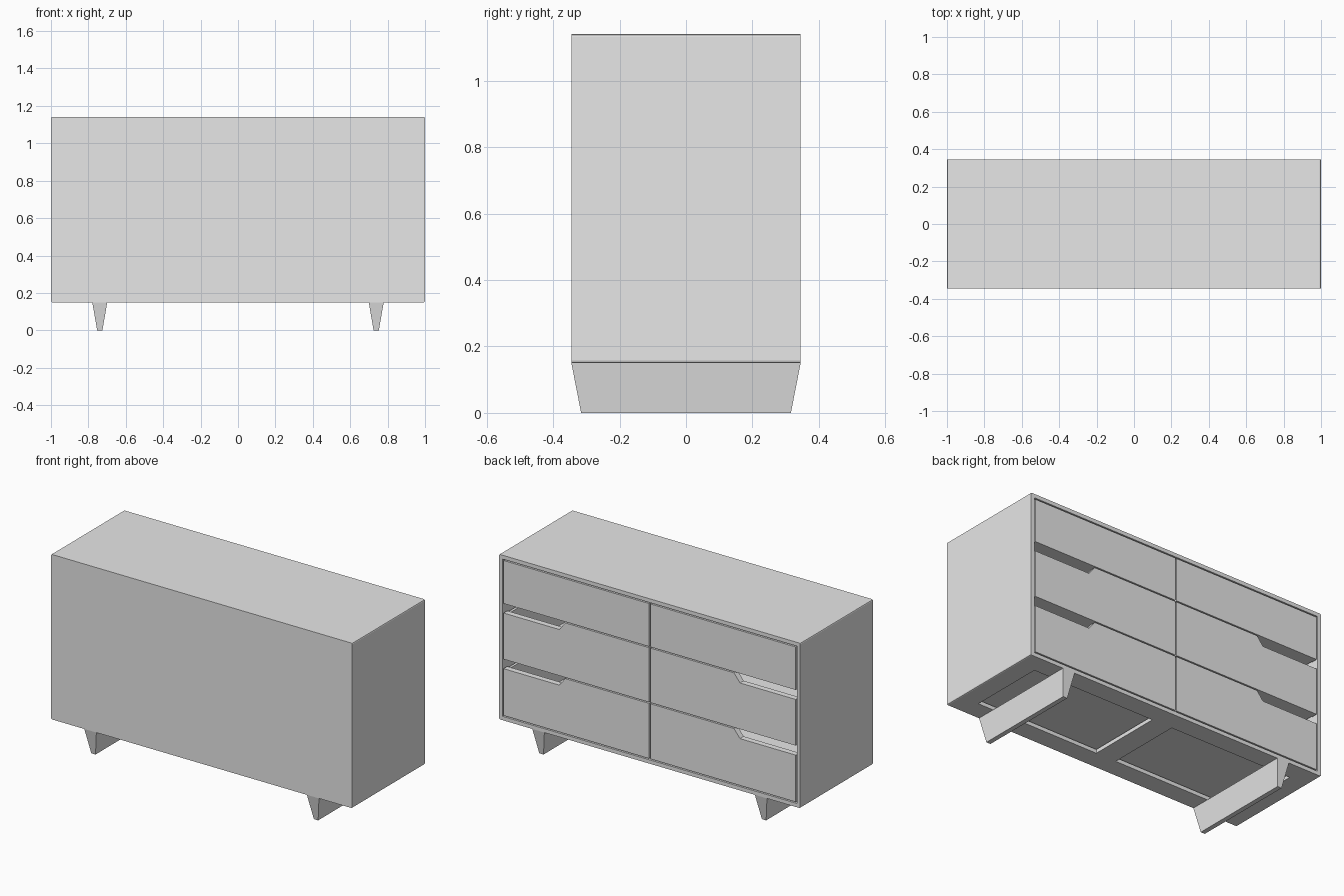
import bpy, bmesh

cube = bpy.data.objects.get("Cube")
if cube:
    bpy.data.objects.remove(cube, do_unlink=True)

# One plain finish for the whole piece
mat = bpy.data.materials.new("light_grey")
mat.use_nodes = True
GREY = (0.8, 0.8, 0.8, 1)
mat.diffuse_color = GREY
mat.node_tree.nodes["Principled BSDF"].inputs["Base Color"].default_value = GREY

HALF_X, HALF_Y, LOW, HIGH = 1.0, 0.345, 0.15, 1.14
WALL, GAP, FRONT, BOARD = 0.023, 0.007, 0.035, 0.015


def finish(name, bm):
    bmesh.ops.recalc_face_normals(bm, faces=bm.faces)
    mesh = bpy.data.meshes.new(name)
    bm.to_mesh(mesh)
    bm.free()
    mesh.materials.append(mat)
    obj = bpy.data.objects.new(name, mesh)
    bpy.context.collection.objects.link(obj)
    return obj


def add_box(bm, x, y, z):
    """Box between the (low, high) limits on each axis."""
    verts = bmesh.ops.create_cube(bm, size=1)["verts"]
    for v in verts:
        for axis, (a, b) in enumerate((x, y, z)):
            v.co[axis] = a if v.co[axis] < 0 else b
    return verts


def extrude_profile(name, points, y0, y1):
    """Extrude an x-z outline along y."""
    bm = bmesh.new()
    face = bm.faces.new([bm.verts.new((x, y0, z)) for x, z in points])
    new = bmesh.ops.extrude_face_region(bm, geom=[face])["geom"]
    for v in new:
        if isinstance(v, bmesh.types.BMVert):
            v.co.y = y1
    return finish(name, bm)


def span(side, a, b):
    return tuple(sorted((side * a, side * b)))


def cut(target, name, x, y, z):
    bm = bmesh.new()
    add_box(bm, x, y, z)
    cutter = finish(name, bm)
    cutter.hide_render = True
    cutter.hide_set(True)
    cutter.display_type = 'WIRE'
    mod = target.modifiers.new(name, 'BOOLEAN')
    mod.operation = 'DIFFERENCE'
    mod.solver = 'EXACT'
    mod.object = cutter


# Carcass: outer shell with softened long edges, hollowed from the drawer side
bm = bmesh.new()
add_box(bm, (-HALF_X, HALF_X), (-HALF_Y, HALF_Y), (LOW, HIGH))
edges = [e for e in bm.edges if abs(e.verts[0].co.y - e.verts[1].co.y) > 0.1]
bmesh.ops.bevel(bm, geom=edges, offset=0.007, segments=2, profile=0.5, affect='EDGES')
carcass = finish("carcass", bm)
cut(carcass, "interior_cutter", (-HALF_X + WALL, HALF_X - WALL),
    (-HALF_Y + WALL, HALF_Y + 0.1), (LOW + WALL, HIGH - WALL))
for side, label in ((1, "left"), (-1, "right")):
    cut(carcass, label + "_base_opening_cutter", span(side, 0.067, 0.88),
        (-0.23, 0.23), (LOW - 0.05, LOW + WALL + 0.02))

# Centre partition set back behind the drawer fronts
bm = bmesh.new()
add_box(bm, (-0.012, 0.012), (-HALF_Y + WALL, HALF_Y - FRONT), (LOW + WALL, HIGH - WALL))
finish("centre_partition", bm)

# Drawers: a front with an optional finger notch, and an open tray behind
OUT, IN = HALF_X - WALL - GAP, GAP * 0.7
ROWS = (("top", 0.852, HIGH - WALL - GAP, 0),
        ("middle", 0.518, 0.845, 0.05),
        ("bottom", LOW + WALL + GAP, 0.511, 0.05))

for side, label in ((1, "left"), (-1, "right")):
    for row, z0, z1, notch in ROWS:
        name = f"{row}_{label}_drawer"
        outline = [(IN, z0), (OUT, z0)]
        if notch:
            outline += [(OUT, z1 - notch), (0.6, z1 - notch), (0.56, z1), (IN, z1)]
        else:
            outline += [(OUT, z1), (IN, z1)]
        extrude_profile(name + "_front", [(side * x, z) for x, z in outline],
                        HALF_Y - FRONT, HALF_Y)
        bm = bmesh.new()
        a, b = 0.025, OUT - 0.005
        back, rear = -HALF_Y + 0.05, HALF_Y - FRONT
        rim = z1 - 0.055
        add_box(bm, span(side, a, b), (back, rear), (z0, z0 + BOARD))
        for x0 in (a, b - BOARD):
            add_box(bm, span(side, x0, x0 + BOARD), (back, rear), (z0 + BOARD, rim))
        add_box(bm, span(side, a + BOARD, b - BOARD), (back, back + BOARD), (z0 + BOARD, rim))
        finish(name + "_tray", bm)

# Tapered sled legs running front to back
for side, label in ((1, "left"), (-1, "right")):
    bm = bmesh.new()
    for v in add_box(bm, (-0.04, 0.04), (-HALF_Y, HALF_Y), (0, LOW)):
        if v.co.z < 0.01:
            v.co.x *= 0.35
            v.co.y *= 0.915
        v.co.x += side * 0.739
    finish(label + "_leg", bm)
